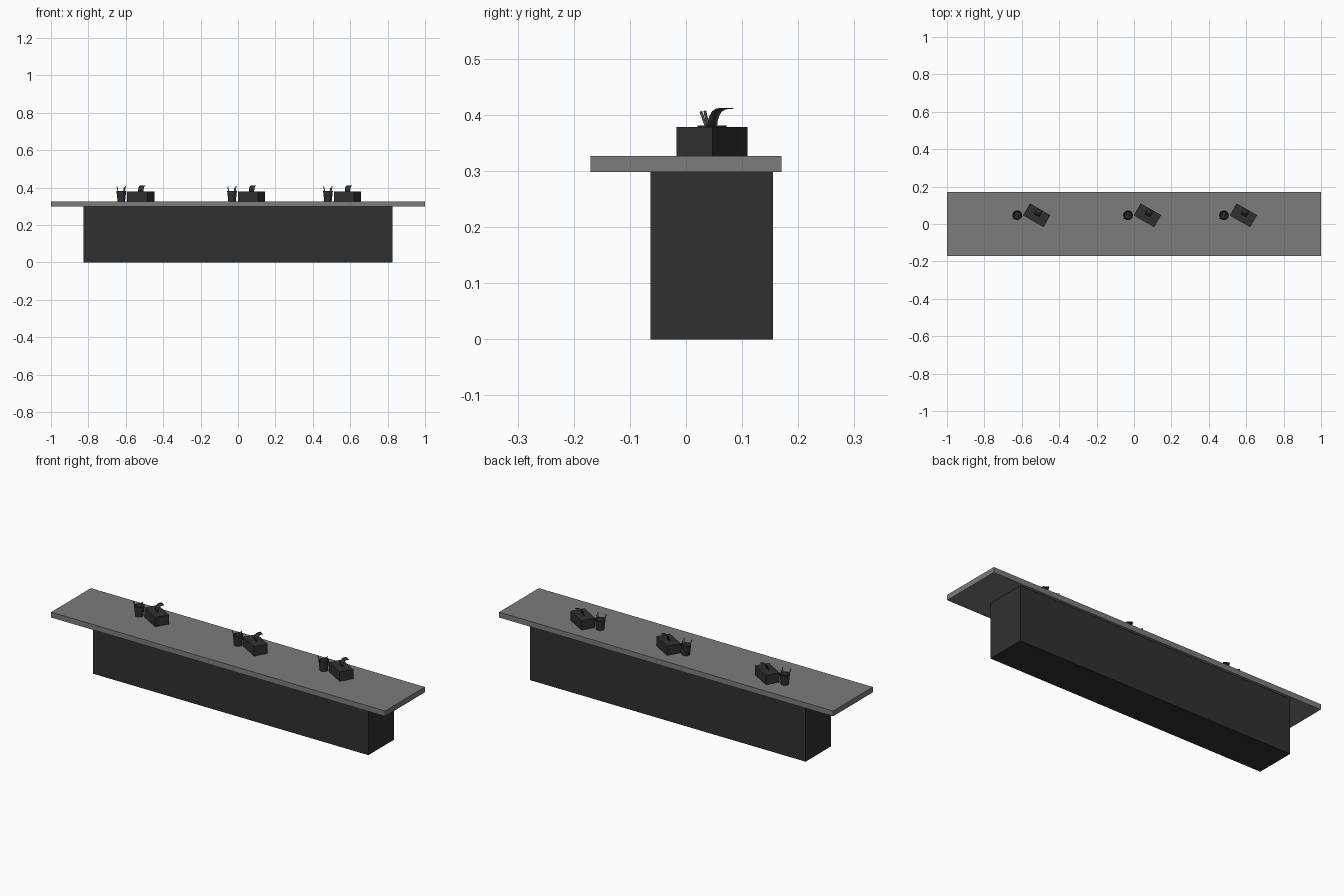
import bpy, bmesh, math
from mathutils import Vector, Matrix

if "Cube" in bpy.data.objects:
    bpy.data.objects.remove(bpy.data.objects["Cube"])

def material(name, v):
    m = bpy.data.materials.new(name)
    m.diffuse_color = (v, v, v, 1)
    m.use_nodes = True
    m.node_tree.nodes["Principled BSDF"].inputs["Base Color"].default_value = m.diffuse_color
    return m

DARK, GREY = material("dark", 0.03), material("grey", 0.2)

def finish(name, bm, mat):
    bmesh.ops.recalc_face_normals(bm, faces=bm.faces)
    me = bpy.data.meshes.new(name)
    bm.to_mesh(me)
    bm.free()
    me.materials.append(mat)
    ob = bpy.data.objects.new(name, me)
    bpy.context.collection.objects.link(ob)
    return ob

def box(name, lo, hi, mat, angle=0):
    lo, hi = Vector(lo), Vector(hi)
    bm = bmesh.new()
    bmesh.ops.create_cube(bm, size=1, matrix=Matrix.Diagonal((*(hi - lo), 1)))
    ob = finish(name, bm, mat)
    ob.location = (lo + hi) / 2
    ob.rotation_euler.z = angle
    return ob

def lathe(name, profile, loc, mat, n=20):
    bm = bmesh.new()
    rings = [[bm.verts.new((r * math.cos(2 * math.pi * i / n), r * math.sin(2 * math.pi * i / n), z))
              for i in range(n)] for r, z in profile]
    for a, b in zip(rings, rings[1:]):
        for i in range(n):
            bm.faces.new((a[i], a[(i + 1) % n], b[(i + 1) % n], b[i]))
    bm.faces.new(rings[0])
    bm.faces.new(rings[-1])
    ob = finish(name, bm, mat)
    ob.location = loc
    for p in ob.data.polygons:
        p.use_smooth = len(p.vertices) == 4
    ob.data.set_sharp_from_angle(angle=math.radians(35))
    return ob

def rod(name, a, b, r, mat):
    a, b = Vector(a), Vector(b)
    bm = bmesh.new()
    rot = (b - a).to_track_quat('Z', 'Y').to_matrix().to_4x4()
    bmesh.ops.create_cone(bm, cap_ends=True, segments=8, radius1=r, radius2=r, depth=(b - a).length,
                          matrix=Matrix.Translation((a + b) / 2) @ rot)
    return finish(name, bm, mat)

def sheet(name, profile, half_w, thick, loc, angle, mat):
    bm = bmesh.new()
    rows = [[bm.verts.new((s * half_w, d, z)) for s in (-1, 1)] for d, z in profile]
    for a, b in zip(rows, rows[1:]):
        bm.faces.new((a[0], a[1], b[1], b[0]))
    ob = finish(name, bm, mat)
    ob.location = loc
    ob.rotation_euler.z = angle
    for p in ob.data.polygons:
        p.use_smooth = True
    ob.data.set_sharp_from_angle(angle=math.radians(40))
    mod = ob.modifiers.new("thickness", 'SOLIDIFY')
    mod.thickness = thick
    mod.offset = 0
    return ob

# Counter
BASE_TOP, TOP = 0.298, 0.327
box("counter_base", (-0.825, -0.063, 0), (0.825, 0.155, BASE_TOP), DARK)
box("countertop", (-1, -0.17, BASE_TOP), (1, 0.17, TOP), GREY)

# Tissue box and pen cup at each station
CY, ANGLE = 0.0465, math.radians(-30)
for k, cx in enumerate((-0.52, 0.072, 0.585), 1):
    box(f"tissue_box_{k}", (cx - 0.063, CY - 0.037, TOP), (cx + 0.063, CY + 0.037, 0.378), DARK, ANGLE)
    sheet(f"tissue_{k}",
          [(0, -0.002), (0.0015, 0.012), (0.005, 0.021), (0.010, 0.028), (0.017, 0.032), (0.025, 0.0335), (0.034, 0.033)],
          0.016, 0.0015, (cx, CY, 0.378), ANGLE, DARK)
    ux = cx - 0.104
    lathe(f"pen_cup_{k}", [(0.020, 0), (0.026, 0.054), (0.023, 0.054), (0.018, 0.004)], (ux, CY, TOP), DARK)
    for j, (bx, by, tx, ty, h) in enumerate(((-0.008, 0.006, -0.023, -0.020, 0.079),
                                             (0.006, 0.004, 0.022, -0.013, 0.080),
                                             (0.006, -0.006, 0.015, 0.010, 0.074)), 1):
        rod(f"pen_{k}_{j}", (ux + bx, CY + by, TOP + 0.005), (ux + tx, CY + ty, TOP + h), 0.0025, GREY)
